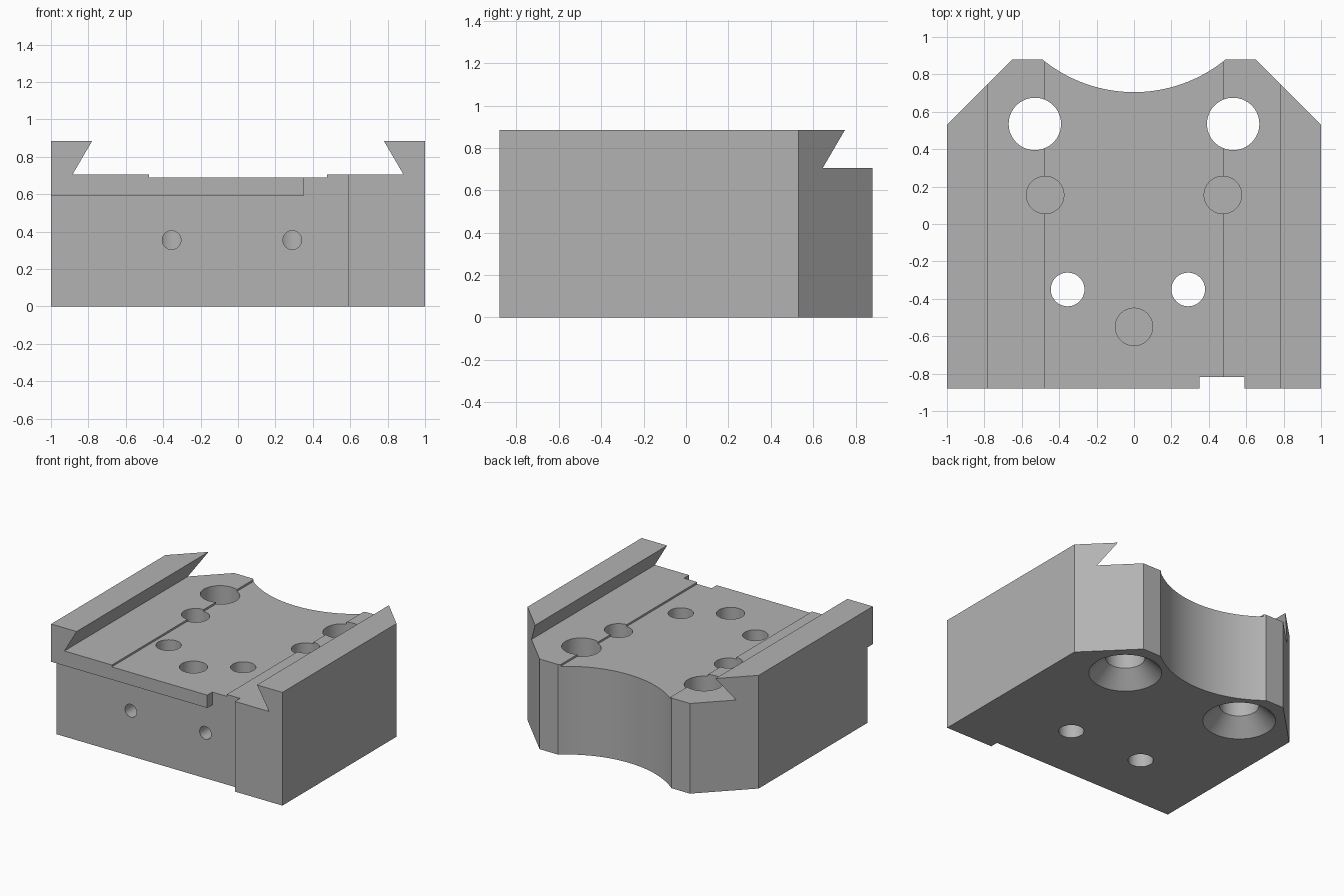
import bpy, bmesh, math
from mathutils import Matrix, Vector

cube = bpy.data.objects.get("Cube")
if cube:
    bpy.data.objects.remove(cube, do_unlink=True)

HALF_Y, TOP = 0.88, 0.885

metal = bpy.data.materials.new("light_grey_metal")
metal.use_nodes = True
GREY = (0.45, 0.45, 0.45, 1)
metal.diffuse_color = GREY
metal.node_tree.nodes["Principled BSDF"].inputs["Base Color"].default_value = GREY


def finish(name, bm):
    bmesh.ops.recalc_face_normals(bm, faces=bm.faces)
    mesh = bpy.data.meshes.new(name)
    bm.to_mesh(mesh)
    bm.free()
    mesh.materials.append(metal)
    ob = bpy.data.objects.new(name, mesh)
    bpy.context.collection.objects.link(ob)
    return ob


def prism(name, points, direction):
    """Extrude a closed outline of 3D points along a vector."""
    bm = bmesh.new()
    face = bm.faces.new([bm.verts.new(p) for p in points])
    new = bmesh.ops.extrude_face_region(bm, geom=[face])["geom"]
    verts = [v for v in new if isinstance(v, bmesh.types.BMVert)]
    bmesh.ops.translate(bm, verts=verts, vec=direction)
    return finish(name, bm)


def box(name, low, high):
    (x, y, z), (X, Y, Z) = low, high
    return prism(name, [(x, y, z), (X, y, z), (X, Y, z), (x, Y, z)], (0, 0, Z - z))


def drill(name, start, end, r1, r2=None):
    """Cylinder or cone running from start to end."""
    a, b = Vector(start), Vector(end)
    turn = (b - a).to_track_quat('Z', 'Y').to_matrix().to_4x4()
    bm = bmesh.new()
    bmesh.ops.create_cone(bm, cap_ends=True, segments=64, radius1=r1,
                          radius2=r1 if r2 is None else r2, depth=(b - a).length,
                          matrix=Matrix.Translation((a + b) / 2) @ turn)
    return finish(name, bm)


def apply_cut(ob, tool, operation='DIFFERENCE'):
    mod = ob.modifiers.new("cut", 'BOOLEAN')
    mod.operation, mod.solver, mod.object = operation, 'EXACT', tool
    bpy.context.view_layer.objects.active = ob
    bpy.ops.object.modifier_apply(modifier=mod.name)
    bpy.data.objects.remove(tool, do_unlink=True)


# Block with dovetail slot and shallow central channel
right = [(1, 0), (1, TOP), (0.78, TOP), (0.885, 0.705), (0.475, 0.705), (0.475, 0.69)]
section = right + [(-x, z) for x, z in reversed(right)]
block = prism("dovetail_block", [(x, -HALF_Y, z) for x, z in section], (0, 2 * HALF_Y, 0))

# Plan outline with chamfered rear corners and a concave rear edge
ARC_Y, ARC_R = 1.478, 0.773
sweep = math.asin(0.49 / ARC_R)
outline = [(-1, -1), (1, -1), (1, 0.53), (0.65, HALF_Y)]
for i in range(41):
    a = sweep * (1 - i / 20)
    outline.append((ARC_R * math.sin(a), ARC_Y - ARC_R * math.cos(a)))
outline += [(-0.65, HALF_Y), (-1, 0.53)]
apply_cut(block, prism("plan_cutter", [(x, y, -0.1) for x, y in outline], (0, 0, 1.2)),
          'INTERSECT')

# Front recess below the lip, and the notch beside it
step = [(-1.1, -0.1), (0.59, -0.1), (0.59, 1), (0.35, 1), (0.35, 0.59), (-1.1, 0.59)]
apply_cut(block, prism("front_cutter", [(x, -1, z) for x, z in step], (0, 0.183, 0)))

# Countersunk mounting holes and blind dowel holes
for x in (-0.53, 0.53):
    apply_cut(block, drill("bolt_cutter", (x, 0.535, -0.1), (x, 0.535, 1), 0.14))
    apply_cut(block, drill("sink_cutter", (x, 0.535, -0.02), (x, 0.535, 0.12), 0.28, 0.14))
for x, y in ((-0.475, 0.155), (0.475, 0.155), (0, -0.55)):
    apply_cut(block, drill("dowel_cutter", (x, y, 0.35), (x, y, 1), 0.1))

# Small through holes, each met by a cross hole from the front
for x in (-0.355, 0.29):
    apply_cut(block, drill("pin_cutter", (x, -0.35, -0.1), (x, -0.35, 1), 0.09))
    apply_cut(block, drill("screw_cutter", (x, -1, 0.355), (x, -0.35, 0.355), 0.05))

bpy.ops.object.select_all(action='DESELECT')
block.select_set(True)
bpy.context.view_layer.objects.active = block
bpy.ops.object.shade_smooth_by_angle(angle=math.radians(25))
